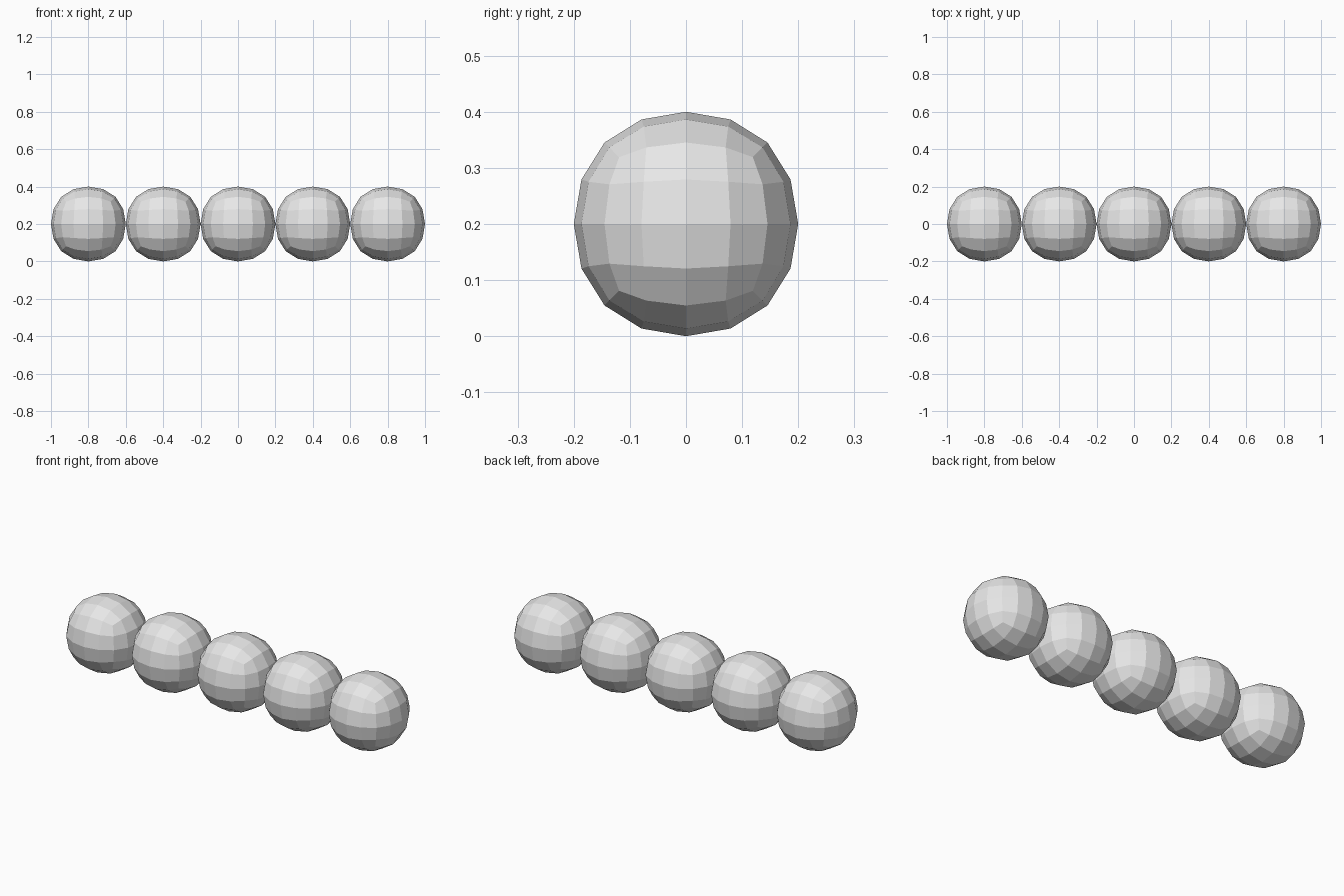
import bpy

if "Cube" in bpy.data.objects:
    bpy.data.objects.remove(bpy.data.objects["Cube"])

RADIUS = 0.2
COUNT = 5

grey = bpy.data.materials.new("plain_grey")
grey.diffuse_color = (0.8, 0.8, 0.8, 1.0)
grey.use_nodes = True
grey.node_tree.nodes["Principled BSDF"].inputs["Base Color"].default_value = grey.diffuse_color

# One faceted ball: a cube rounded by two levels of subdivision
bpy.ops.mesh.primitive_cube_add(size=2)
first = bpy.context.object
sub = first.modifiers.new("rounding", 'SUBSURF')
sub.levels = sub.render_levels = 2
bpy.ops.object.modifier_apply(modifier=sub.name)
ball_mesh = first.data
ball_mesh.name = "ball"
ball_mesh.materials.append(grey)

# Bring the rounded ball to its radius along the axes and keep its faces flat
reach = max(v.co.z for v in ball_mesh.vertices)
for v in ball_mesh.vertices:
    v.co *= RADIUS / reach
for p in ball_mesh.polygons:
    p.use_smooth = False

# Row of touching balls
for i in range(COUNT):
    ball = first
    if i > 0:
        ball = bpy.data.objects.new("ball", ball_mesh)
        bpy.context.collection.objects.link(ball)
    ball.name = f"ball_{i + 1}"
    ball.location = ((i - (COUNT - 1) / 2) * 2 * RADIUS, 0, RADIUS)
